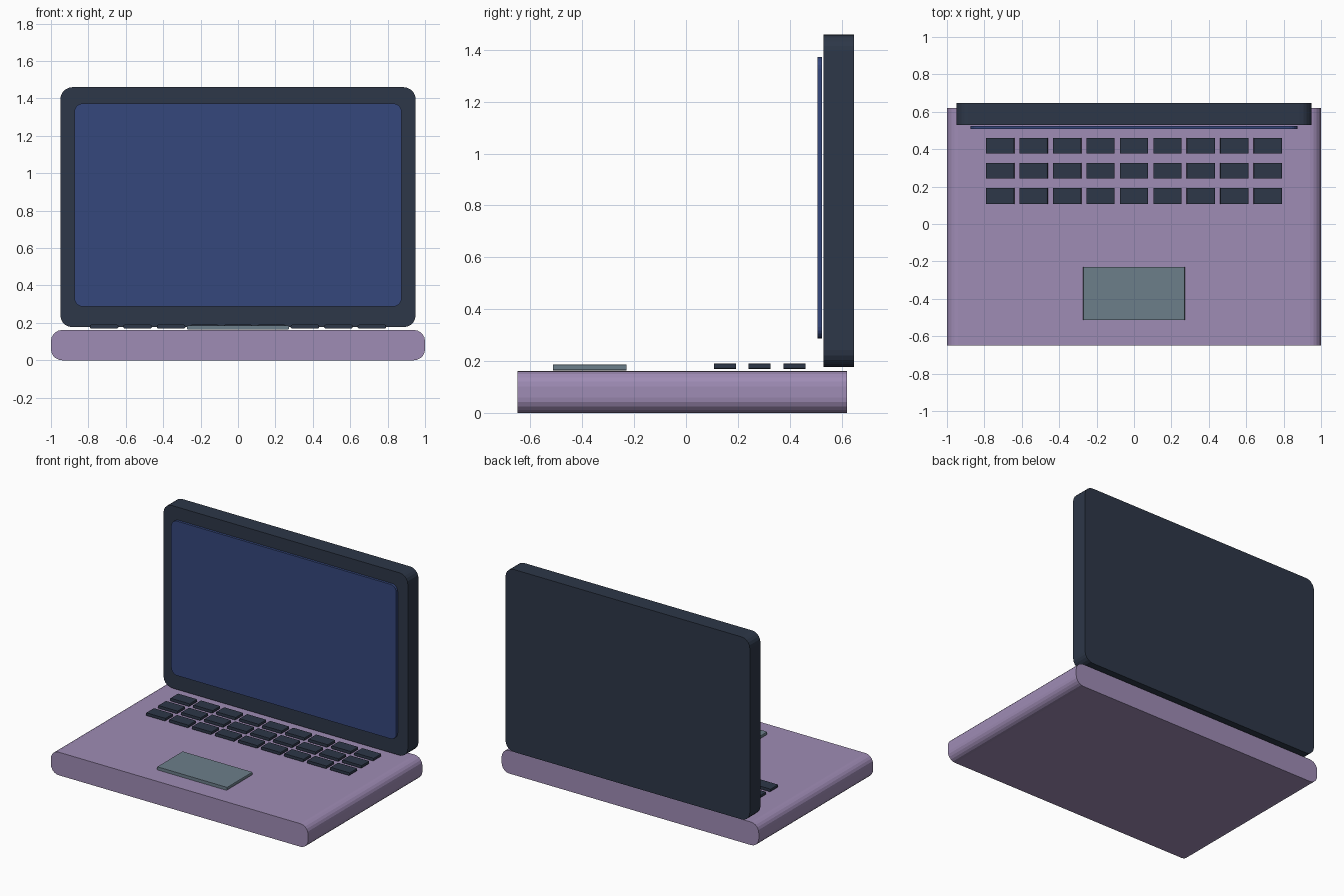
import bpy
import bmesh
from math import cos, sin, pi

cube = bpy.data.objects.get("Cube")
if cube:
    bpy.data.objects.remove(cube, do_unlink=True)


def linear(c):
    c /= 255
    return c / 12.92 if c <= 0.04045 else ((c + 0.055) / 1.055) ** 2.4


def material(name, *rgb):
    mat = bpy.data.materials.new(name)
    mat.use_nodes = True
    color = [linear(c) for c in rgb] + [1]
    mat.diffuse_color = color
    mat.node_tree.nodes["Principled BSDF"].inputs["Base Color"].default_value = color
    return mat


lilac = material("lilac", 159, 140, 181)
slate = material("dark slate", 45, 55, 72)
blue = material("screen blue", 53, 71, 124)
grey = material("blue grey", 108, 126, 138)


def rounded_slab(name, x, y, z, radius, mat, steps=5):
    """Rounded rectangle in the x-z plane, extruded along y."""
    bm = bmesh.new()
    corners = [(x[1], z[1], 1, 1), (x[0], z[1], -1, 1),
               (x[0], z[0], -1, -1), (x[1], z[0], 1, -1)]
    outline = []
    for i, (cx, cz, sx, sz) in enumerate(corners):
        for s in range(steps + 1):
            a = (i + s / steps) * pi / 2
            outline.append(bm.verts.new((cx - sx * radius + radius * cos(a), y[0],
                                         cz - sz * radius + radius * sin(a))))
    face = bm.faces.new(outline)
    extruded = bmesh.ops.extrude_face_region(bm, geom=[face])["geom"]
    verts = [v for v in extruded if isinstance(v, bmesh.types.BMVert)]
    bmesh.ops.translate(bm, verts=verts, vec=(0, y[1] - y[0], 0))
    bmesh.ops.recalc_face_normals(bm, faces=bm.faces)
    mesh = bpy.data.meshes.new(name)
    bm.to_mesh(mesh)
    bm.free()
    mesh.materials.append(mat)
    obj = bpy.data.objects.new(name, mesh)
    bpy.context.collection.objects.link(obj)
    return obj


# Body, lid, display and touch pad
rounded_slab("base", (-1, 1), (-0.65, 0.62), (0, 0.162), 0.06, lilac)
rounded_slab("lid", (-0.95, 0.95), (0.53, 0.648), (0.177, 1.46), 0.065, slate)
rounded_slab("screen", (-0.875, 0.875), (0.508, 0.525), (0.287, 1.373), 0.045, blue)
rounded_slab("touch_pad", (-0.273, 0.273), (-0.512, -0.23), (0.164, 0.186), 0.006, grey, 2)

# Keyboard: three rows of nine keys
for row in range(3):
    for col in range(9):
        kx = (col - 4) * 0.179
        ky = 0.15 + row * 0.134
        rounded_slab(f"key_{row + 1}_{col + 1}", (kx - 0.076, kx + 0.076),
                     (ky - 0.042, ky + 0.042), (0.17, 0.19), 0.006, slate, 2)
